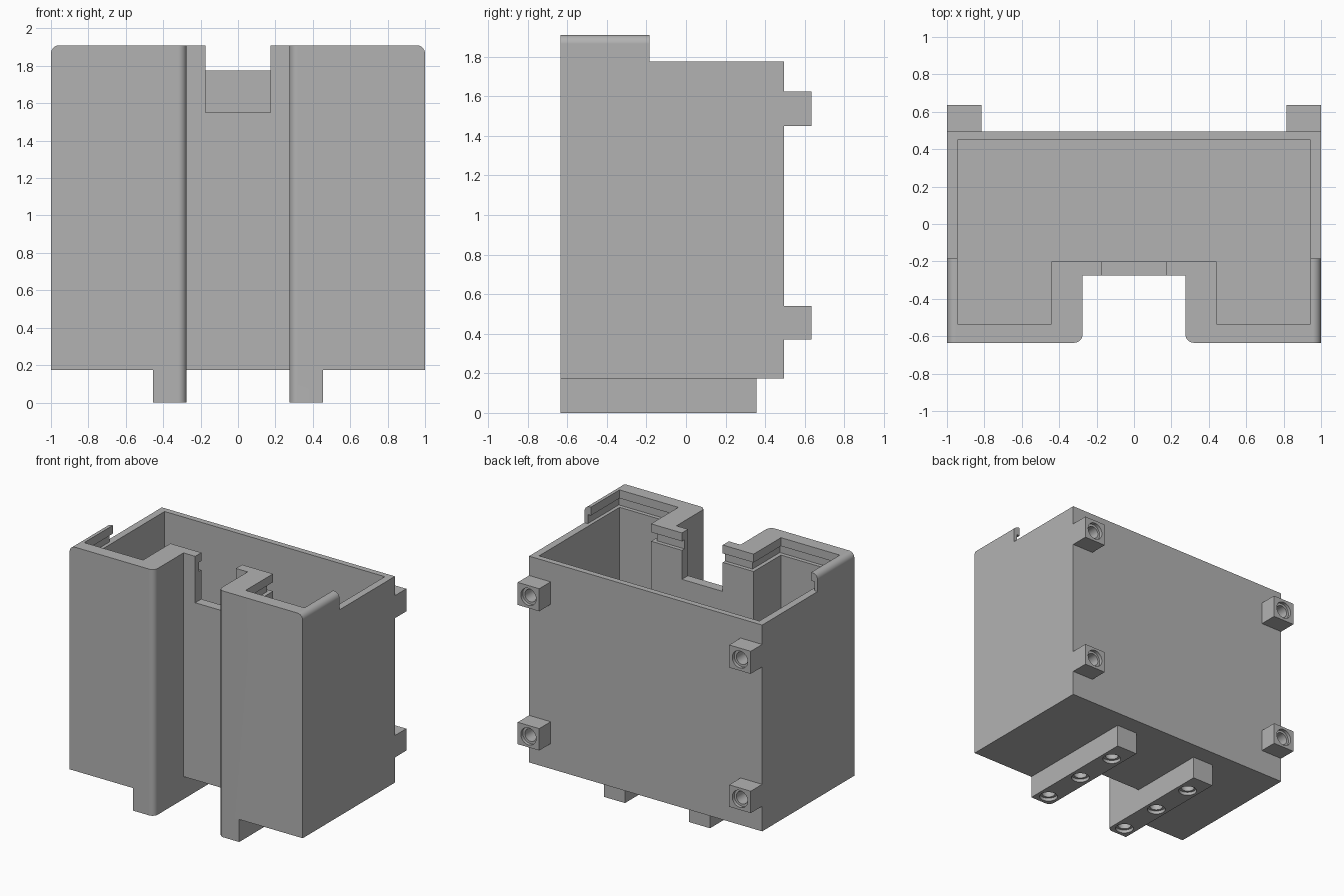
import bpy, bmesh, math
from mathutils import Vector

if "Cube" in bpy.data.objects:
    bpy.data.objects.remove(bpy.data.objects["Cube"])

grey = bpy.data.materials.new("plain grey")
grey.diffuse_color = (0.45, 0.45, 0.45, 1)
grey.use_nodes = True
grey.node_tree.nodes["Principled BSDF"].inputs["Base Color"].default_value = grey.diffuse_color


def prism(name, points, low, high, axis="z"):
    """Extrude a closed outline: (x, y) along z, or (x, z) along y."""
    bm = bmesh.new()

    def at(a, b, h):
        return (a, b, h) if axis == "z" else (a, h, b)
    face = bm.faces.new([bm.verts.new(at(a, b, low)) for a, b in points])
    moved = bmesh.ops.extrude_face_region(bm, geom=[face])["geom"]
    offset = Vector(at(0, 0, high - low))
    bmesh.ops.translate(bm, vec=offset, verts=[v for v in moved if isinstance(v, bmesh.types.BMVert)])
    bmesh.ops.recalc_face_normals(bm, faces=bm.faces)
    mesh = bpy.data.meshes.new(name)
    bm.to_mesh(mesh)
    bm.free()
    mesh.materials.append(grey)
    ob = bpy.data.objects.new(name, mesh)
    bpy.context.collection.objects.link(ob)
    return ob


def block(name, x0, x1, y0, y1, z0, z1):
    return prism(name, [(x0, y0), (x1, y0), (x1, y1), (x0, y1)], z0, z1)


def arc(cx, cy, r, start, end, steps=8):
    return [(cx + r * math.cos(math.radians(start + (end - start) * i / steps)),
             cy + r * math.sin(math.radians(start + (end - start) * i / steps)))
            for i in range(steps + 1)]


def circle(cx, cy, r):
    return arc(cx, cy, r, 0, 360, 32)[:-1]


def mirrored(half):
    """Complete an outline whose right half runs front to back."""
    return half + [(-x, y) for x, y in reversed(half)]


def combine(target, tool, operation):
    mod = target.modifiers.new(operation, "BOOLEAN")
    mod.operation, mod.object, mod.solver = operation, tool, "EXACT"
    bpy.context.view_layer.objects.active = target
    bpy.ops.object.modifier_apply(modifier=mod.name)
    bpy.data.objects.remove(tool)


R = 0.045
FRONT, BACK = -0.635, 0.495

# U-shaped outer housing with rounded channel corners
inner_corner = arc(0.275 + R, FRONT + R, R, 180, 270)
housing = prism("housing", mirrored([(0.275, -0.275)] + inner_corner + [(1, FRONT), (1, BACK)]),
                0.175, 1.91)

# Rounded upper side edges
rounded = prism("rounded_limit", mirrored([(1, -0.5)] + arc(1 - R, 1.91 - R, R, 0, 90)),
                -1, 1, "y")
combine(housing, rounded, "INTERSECT")

# Lower rear rim
combine(housing, block("rear_rim_cut", -1.2, 1.2, -0.185, 0.8, 1.775, 2.1), "DIFFERENCE")

# Bottom runners and rear mounting lugs
for s in (-1, 1):
    outline = inner_corner + [(0.455, FRONT), (0.455, 0.355), (0.275, 0.355)]
    combine(housing, prism("runner", [(s * x, y) for x, y in outline], 0, 0.175), "UNION")
    for z0, z1 in ((0.37, 0.54), (1.45, 1.625)):
        x0, x1 = sorted((s * 0.815, s))
        combine(housing, block("lug", x0, x1, BACK, 0.635, z0, z1), "UNION")

# Main cavity following the U shape
cavity = mirrored([(0.44, -0.2), (0.44, -0.535), (0.945, -0.535), (0.945, 0.45)])
combine(housing, prism("cavity", cavity, 0.23, 2.1), "DIFFERENCE")

# Lid groove running inside the raised rim
groove = mirrored([(0.41, -0.23), (0.41, -0.565), (0.972, -0.565), (0.972, 0.3)])
combine(housing, prism("lid_groove", groove, 1.775, 1.845), "DIFFERENCE")

# Notch in the middle of the front wall
combine(housing, block("front_notch", -0.175, 0.175, -0.4, -0.1, 1.55, 2.1), "DIFFERENCE")

# Stepped screw holes in runners and lugs
for s in (-1, 1):
    for r, depth in ((0.066, 0.025), (0.048, 0.14)):
        for y in (-0.545, -0.18, 0.18):
            combine(housing, prism("runner_hole", circle(s * 0.365, y, r), -0.1, depth), "DIFFERENCE")
        for z in (0.455, 1.537):
            combine(housing, prism("lug_hole", circle(s * 0.9075, z, r), 0.635 - depth, 0.8, "y"),
                    "DIFFERENCE")

# Smooth fillets and holes while keeping edges crisp
bpy.ops.object.select_all(action="DESELECT")
housing.select_set(True)
bpy.context.view_layer.objects.active = housing
bpy.ops.object.shade_smooth_by_angle(angle=math.radians(30))
normals = housing.modifiers.new("even normals", "WEIGHTED_NORMAL")
normals.keep_sharp = True
